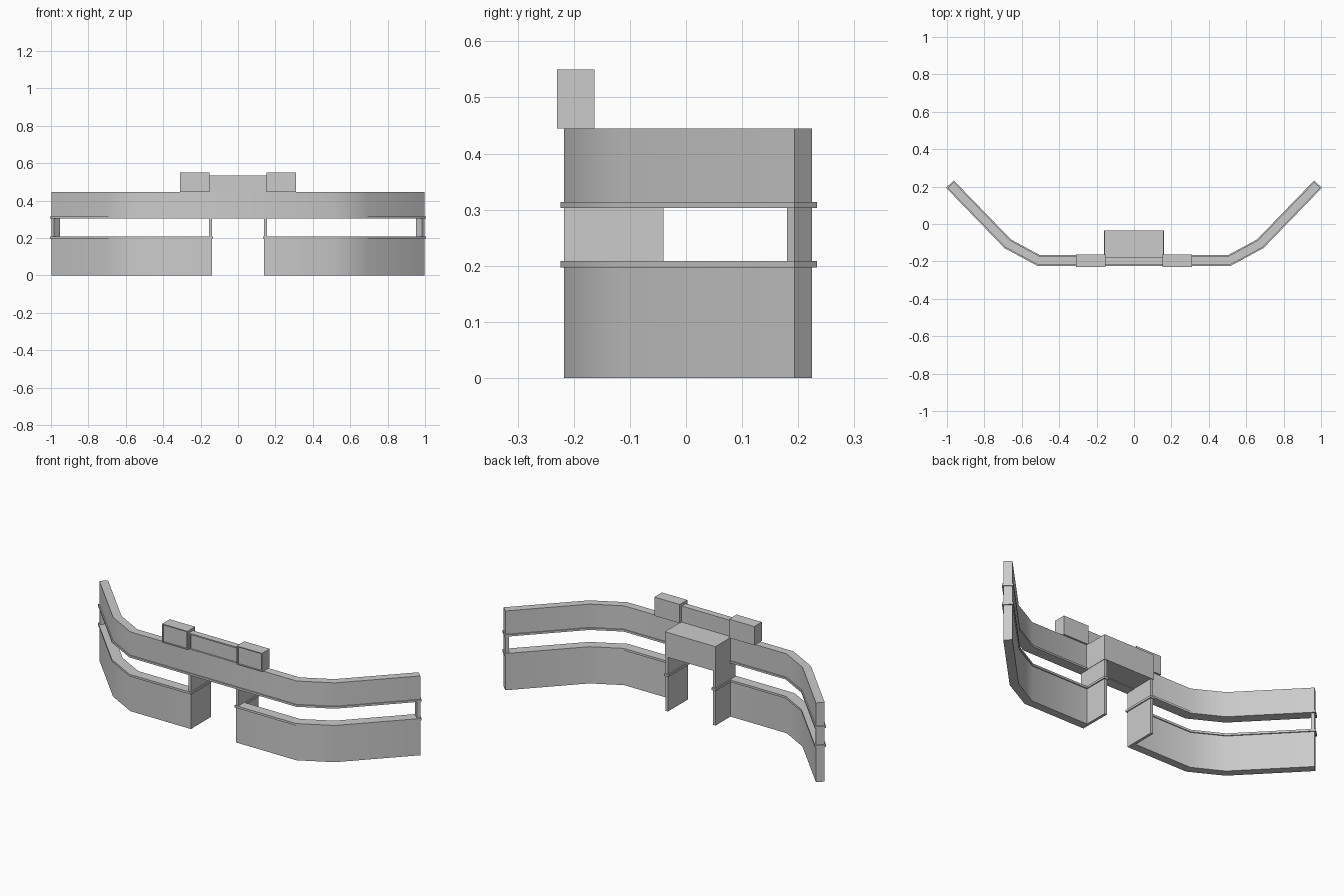
import bpy, bmesh, math
from mathutils import Vector

if "Cube" in bpy.data.objects:
    bpy.data.objects.remove(bpy.data.objects["Cube"])

HALF = [(0.51, -0.195), (0.675, -0.106), (0.980, 0.209)]
FULL = [(-x, y) for x, y in reversed(HALF)] + HALF
SIDE = [(0.14, -0.195)] + HALF
WALL, LIP = 0.045, 0.006


def finish(bm, name, mirror=False, smooth=False):
    bmesh.ops.recalc_face_normals(bm, faces=bm.faces)
    mesh = bpy.data.meshes.new(name)
    bm.to_mesh(mesh)
    bm.free()
    ob = bpy.data.objects.new(name, mesh)
    bpy.context.collection.objects.link(ob)
    if mirror:
        ob.modifiers.new("Mirror", 'MIRROR').use_mirror_merge = False
    if smooth:
        bpy.ops.object.select_all(action='DESELECT')
        ob.select_set(True)
        bpy.context.view_layer.objects.active = ob
        bpy.ops.object.shade_smooth_by_angle(angle=math.radians(35))
    return ob


def ribbon(name, path, width, z0, z1, extend=0.0, mirror=False):
    """Wall of constant width with mitred corners along a plan path."""
    p = [Vector(q) for q in path]
    d = [(b - a).normalized() for a, b in zip(p, p[1:])]
    p[0] -= d[0] * extend
    p[-1] += d[-1] * extend
    bm = bmesh.new()
    rings = []
    for i, q in enumerate(p):
        a, b = d[max(i - 1, 0)], d[min(i, len(d) - 1)]
        t = (a + b).normalized()
        n = Vector((-t.y, t.x)) * (width / 2 / t.dot(a))
        rings.append([bm.verts.new((*(q + s * n), z))
                      for s, z in ((-1, z0), (1, z0), (1, z1), (-1, z1))])
    for r, s in zip(rings, rings[1:]):
        for k in range(4):
            bm.faces.new((r[k], r[(k + 1) % 4], s[(k + 1) % 4], s[k]))
    bm.faces.new(rings[0])
    bm.faces.new(rings[-1])
    return finish(bm, name, mirror, smooth=True)


def box(name, x, y, z, mirror=False, frame=0.0, depth=0.0):
    """Box from ranges; frame sinks a bordered panel into the front face."""
    bm = bmesh.new()
    bmesh.ops.create_cube(bm, size=1)
    for v in bm.verts:
        v.co = [r[0] if c < 0 else r[1] for c, r in zip(v.co, (x, y, z))]
    if frame:
        bm.normal_update()
        front = [f for f in bm.faces if f.normal.y < -0.9]
        bmesh.ops.inset_region(bm, faces=front, thickness=frame)
        # straight-walled recess
        moved = bmesh.ops.extrude_face_region(bm, geom=front)
        verts = [g for g in moved['geom'] if isinstance(g, bmesh.types.BMVert)]
        bmesh.ops.translate(bm, verts=verts, vec=(0, depth, 0))
        old = [f for f in front if f.is_valid]
        if old:
            bmesh.ops.delete(bm, geom=old, context='FACES_ONLY')
    return finish(bm, name, mirror)


# Counter walls below and the continuous fascia above
ribbon("lower_wall", SIDE, WALL, 0, 0.20, mirror=True)
ribbon("upper_fascia", FULL, WALL, 0.308, 0.445)

# Trim strips along the window opening
ribbon("sill_trim", SIDE, WALL + 2 * LIP, 0.197, 0.209, LIP, mirror=True)
ribbon("head_trim", FULL, WALL + 2 * LIP, 0.303, 0.314, LIP)

# Posts at the outer ends of the windows
end, prev = Vector(HALF[2]), Vector(HALF[1])
ribbon("end_post", [end - (end - prev).normalized() * 0.018, end],
       WALL, 0.20, 0.308, mirror=True)

# Central passage: side walls, their trim, and the block overhead
box("passage_wall", (0.14, 0.155), (-0.217, -0.04), (0, 0.31), mirror=True)
box("passage_trim", (0.134, 0.161), (-0.223, -0.034), (0.197, 0.209), mirror=True)
box("passage_header", (-0.157, 0.157), (-0.195, -0.036), (0.306, 0.445))

# Sign panels on the roof
box("centre_sign", (-0.153, 0.153), (-0.217, -0.18), (0.44, 0.535), frame=0.01, depth=0.008)
box("side_sign", (0.153, 0.31), (-0.23, -0.163), (0.445, 0.55), mirror=True,
    frame=0.008, depth=0.006)
